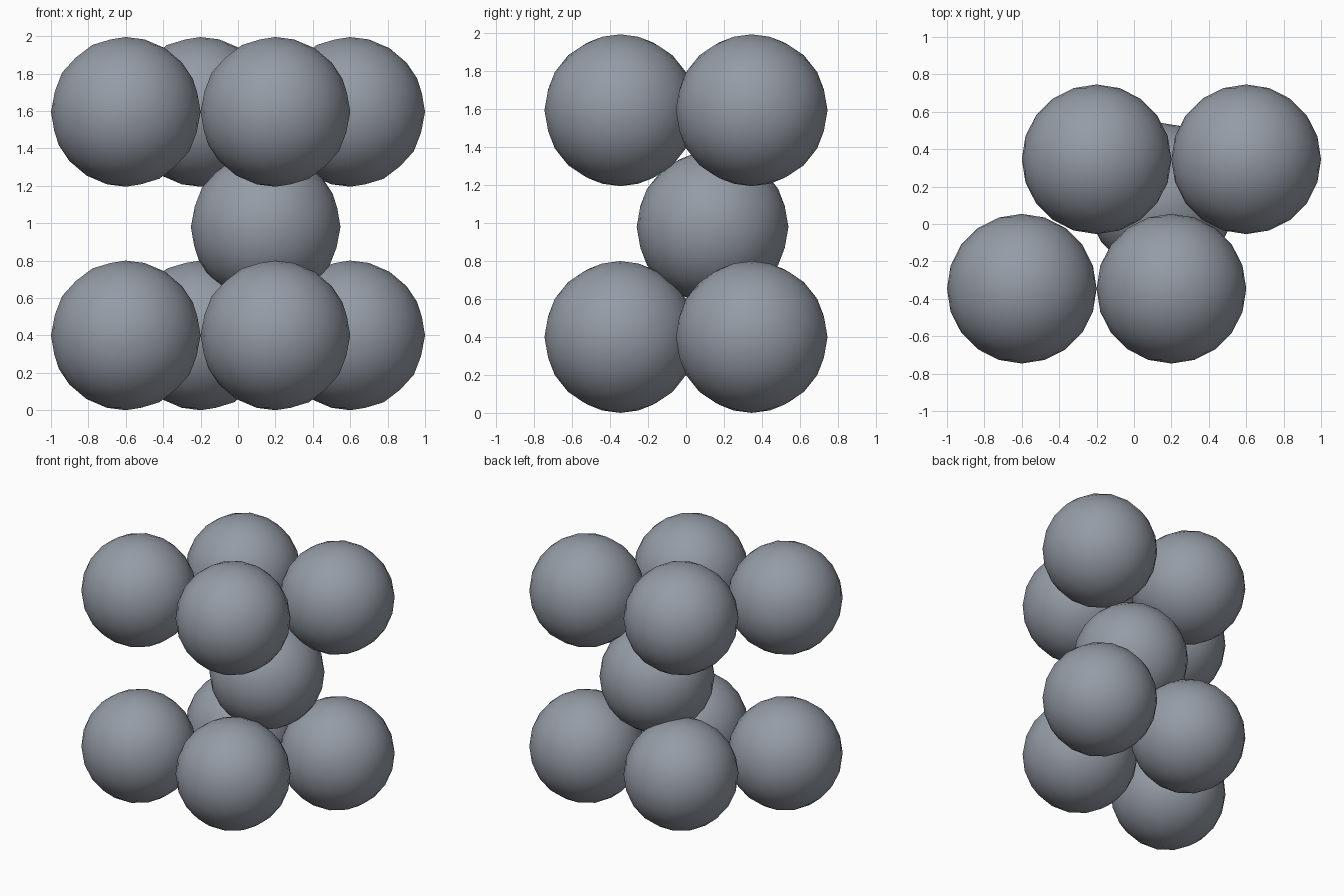
import bpy

if "Cube" in bpy.data.objects:
    bpy.data.objects.remove(bpy.data.objects["Cube"])

# One grey for all the balls
grey = bpy.data.materials.new("blue grey")
grey.diffuse_color = (0.30, 0.33, 0.38, 1.0)
grey.use_nodes = True
grey.node_tree.nodes["Principled BSDF"].inputs["Base Color"].default_value = grey.diffuse_color

R = 0.4          # ball radius
ROW_Y = 0.346    # half distance between rows


def ball(name, loc):
    bpy.ops.mesh.primitive_ico_sphere_add(subdivisions=3, radius=R, location=loc)
    ob = bpy.context.object
    ob.name = name
    ob.data.materials.append(grey)
    bpy.ops.object.shade_smooth_by_angle(angle=0.7)


# Lower and upper layers: two staggered rows of two touching balls
for layer, z in (("lower", 0.40), ("upper", 1.595)):
    for row, shift, y in (("front", -0.2, -ROW_Y), ("back", 0.2, ROW_Y)):
        for side, x in (("left", -R), ("right", R)):
            ball(f"{layer}_{row}_{side}_ball", (x + shift, y, z))

# Single ball nested between the layers
ball("middle_ball", (0.148, 0.14, 0.98))
